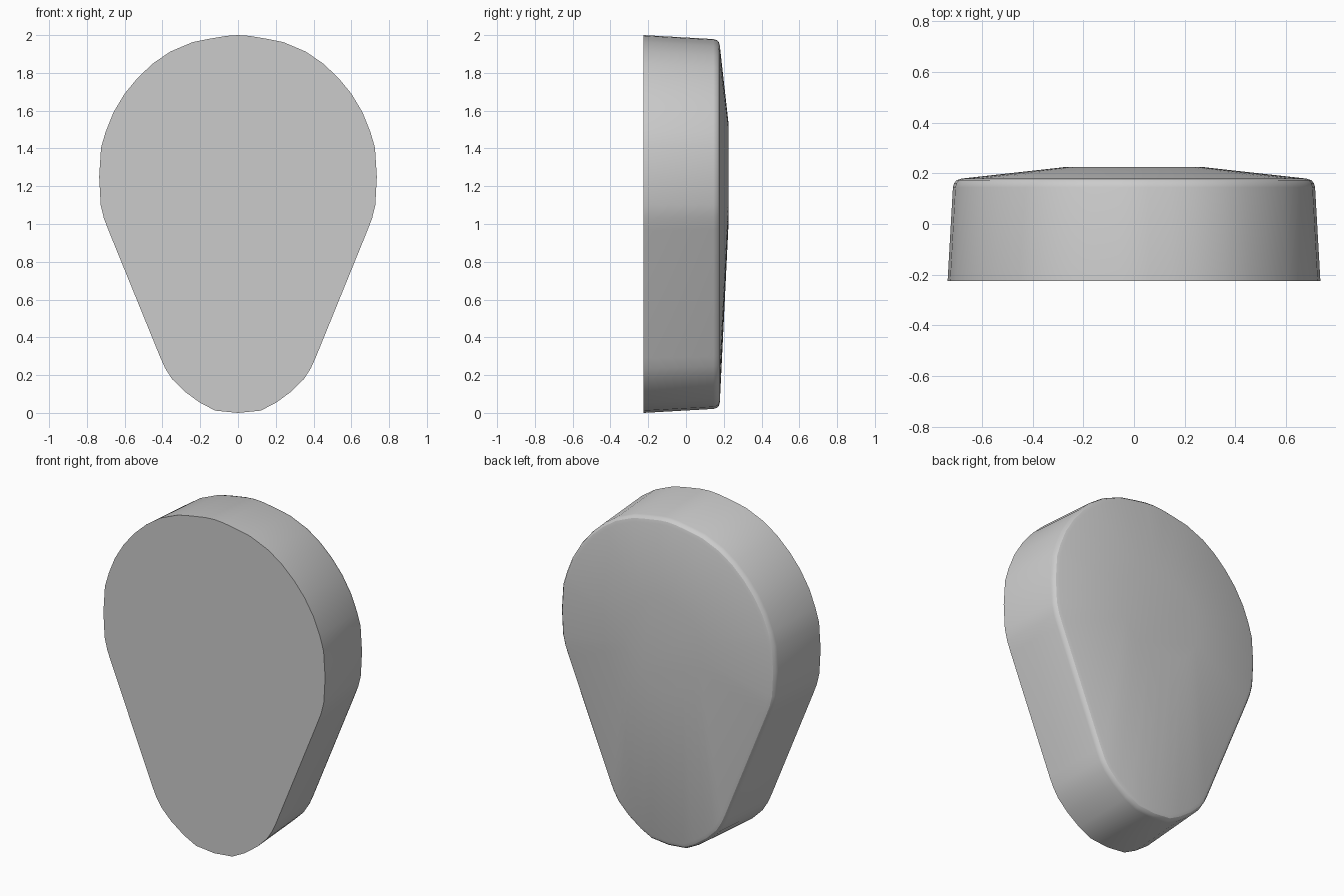
import bpy, bmesh
from mathutils import Vector
from math import radians

if "Cube" in bpy.data.objects:
    bpy.data.objects.remove(bpy.data.objects["Cube"])

# Right half of the teardrop outline (x, z), top to bottom
half = [(0.06, 1.996), (0.15, 1.981), (0.24, 1.963), (0.36, 1.912), (0.45, 1.85),
        (0.53, 1.775), (0.60, 1.69), (0.66, 1.59), (0.70, 1.49), (0.725, 1.405),
        (0.735, 1.25), (0.727, 1.10), (0.71, 1.03), (0.685, 0.965),
        (0.41, 0.29), (0.385, 0.235), (0.35, 0.18), (0.285, 0.115), (0.20, 0.053),
        (0.12, 0.012)]
outline = [Vector(p) for p in
           [(0, 2.0)] + half + [(0, 0)] + [(-x, z) for x, z in reversed(half)]]
n = len(outline)


def normal(i):
    """Outward outline normal at a point, averaged from its two edges."""
    a = (outline[i] - outline[i - 1]).normalized()
    b = (outline[(i + 1) % n] - outline[i]).normalized()
    t = (a + b).normalized()
    return Vector((-t.y, t.x))


normals = [normal(i) for i in range(n)]
bm = bmesh.new()


def ring(points, y):
    return [bm.verts.new((p.x, y, p.y)) for p in points]


# Tapered wall and rounded rim as inset copies of the outline
sections = [(-0.225, 0.0), (0.145, 0.021), (0.162, 0.026), (0.173, 0.036), (0.179, 0.055)]
rings = [ring([p - m * inset for p, m in zip(outline, normals)], y) for y, inset in sections]

# Small flat disc on the crown of the back
centre = Vector((0, 1.265))
rings.append(ring([centre + m * 0.268 for m in normals], 0.225))

for a, b in zip(rings, rings[1:]):
    for i in range(n):
        j = (i + 1) % n
        bm.faces.new((a[i], a[j], b[j], b[i]))
bm.faces.new(rings[0])
bm.faces.new(rings[-1])
bmesh.ops.recalc_face_normals(bm, faces=bm.faces)

mesh = bpy.data.meshes.new("teardrop_pad")
bm.to_mesh(mesh)
bm.free()
pad = bpy.data.objects.new("teardrop_pad", mesh)
bpy.context.collection.objects.link(pad)

# Smooth shading with sharp front edge
bpy.context.view_layer.objects.active = pad
pad.select_set(True)
bpy.ops.object.shade_smooth_by_angle(angle=radians(30))
